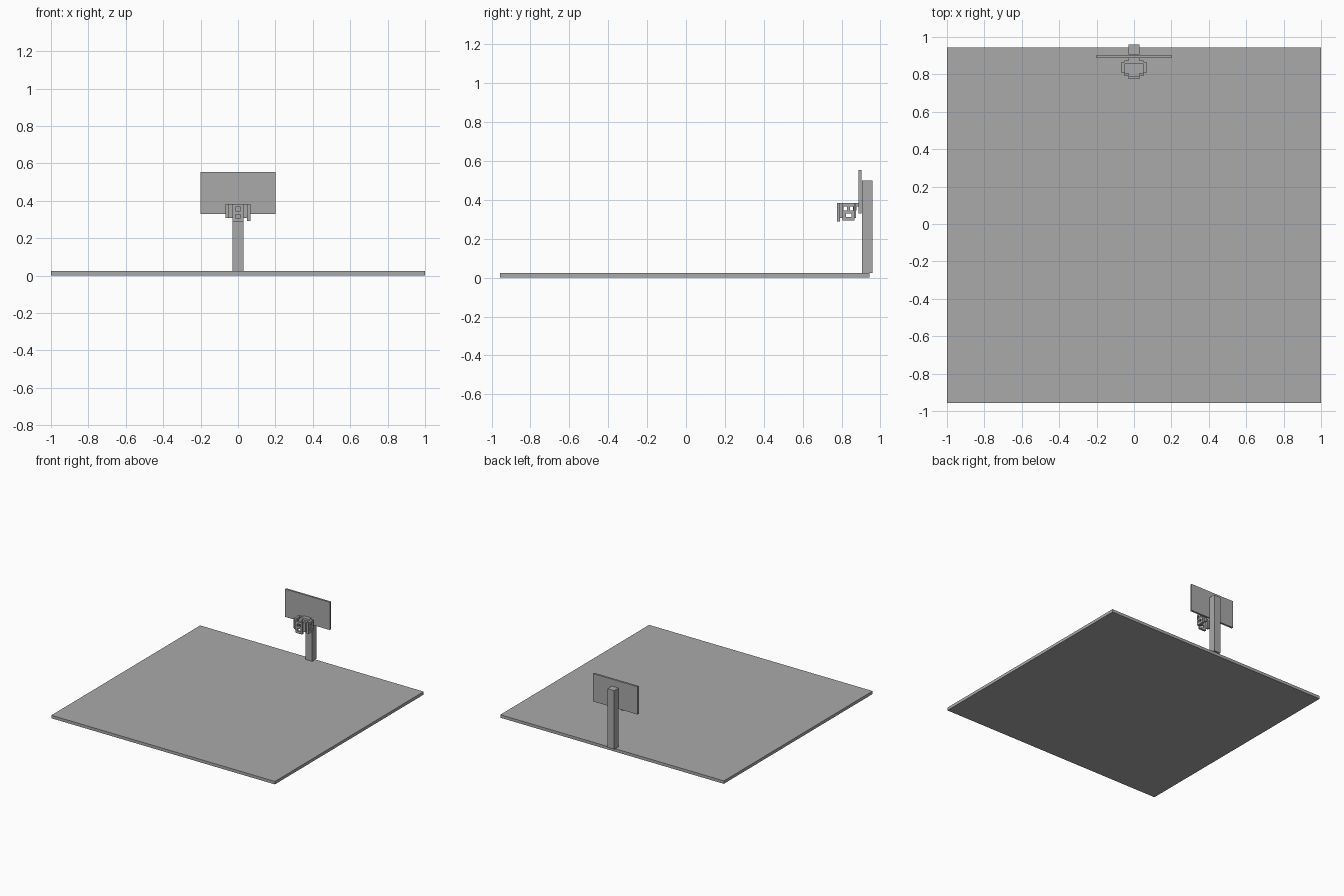
import bpy
import bmesh
from mathutils import Matrix, Vector

cube = bpy.data.objects.get("Cube")
if cube:
    bpy.data.objects.remove(cube, do_unlink=True)

grey = bpy.data.materials.new("plain grey")
grey.use_nodes = True
grey.diffuse_color = (0.4, 0.4, 0.4, 1)
grey.node_tree.nodes["Principled BSDF"].inputs["Base Color"].default_value = (0.4, 0.4, 0.4, 1)


def boxes(name, spans):
    """One object made of boxes, each given as x, y and z spans."""
    bm = bmesh.new()
    for span in spans:
        low, high = (Vector(c) for c in zip(*span))
        place = Matrix.Translation((low + high) / 2) @ Matrix.Diagonal((*(high - low), 1))
        bmesh.ops.create_cube(bm, size=1, matrix=place)
    mesh = bpy.data.meshes.new(name)
    bm.to_mesh(mesh)
    bm.free()
    mesh.materials.append(grey)
    ob = bpy.data.objects.new(name, mesh)
    bpy.context.collection.objects.link(ob)
    return ob


# Court slab, post and backboard
boxes("court", [((-1, 1), (-0.957, 0.945), (0, 0.024))])
boxes("post", [((-0.03, 0.03), (0.905, 0.96), (0.024, 0.5))])
boxes("backboard", [((-0.2, 0.2), (0.887, 0.903), (0.33, 0.555))])

# Arm joining the ring to the backboard
boxes("ring_arm", [((-0.03, 0.03), (0.855, 0.888), (0.366, 0.384))])

# Front net panel: two uprights and three rails leave two openings
front = (0.776, 0.792)
boxes("net_front",
      [((s * 0.022 - 0.008, s * 0.022 + 0.008), front, (0.29, 0.384)) for s in (-1, 1)]
      + [((-0.014, 0.014), front, z) for z in ((0.29, 0.308), (0.328, 0.346), (0.366, 0.384))])

# Side net panels: two openings above, one below
for side, name, bottom in ((-1, "right", 0.308), (1, "left", 0.293)):
    wall = tuple(sorted((side * 0.048, side * 0.067)))
    parts = [(wall, (0.806, 0.866), z)
             for z in ((0.329, 0.345), (0.367, 0.384))]
    parts += [(wall, y, (0.345, 0.367)) for y in ((0.806, 0.81), (0.828, 0.843), (0.862, 0.866))]
    parts += [(wall, y, (bottom, 0.329)) for y in ((0.806, 0.824), (0.85, 0.866))]
    parts.append((wall, (0.824, 0.85), (bottom, 0.311)))
    boxes("net_" + name, parts)

    # Stepped corners of the ring, front and back
    corner = tuple(sorted((side * 0.03, side * 0.05)))
    for end, y in (("front", (0.79, 0.808)), ("back", (0.858, 0.874))):
        boxes(f"ring_corner_{end}_{name}", [(corner, y, (0.308, 0.384))])

# Back of the ring
boxes("ring_back", [((-0.03, 0.03), (0.866, 0.878), (0.345, 0.384))])
